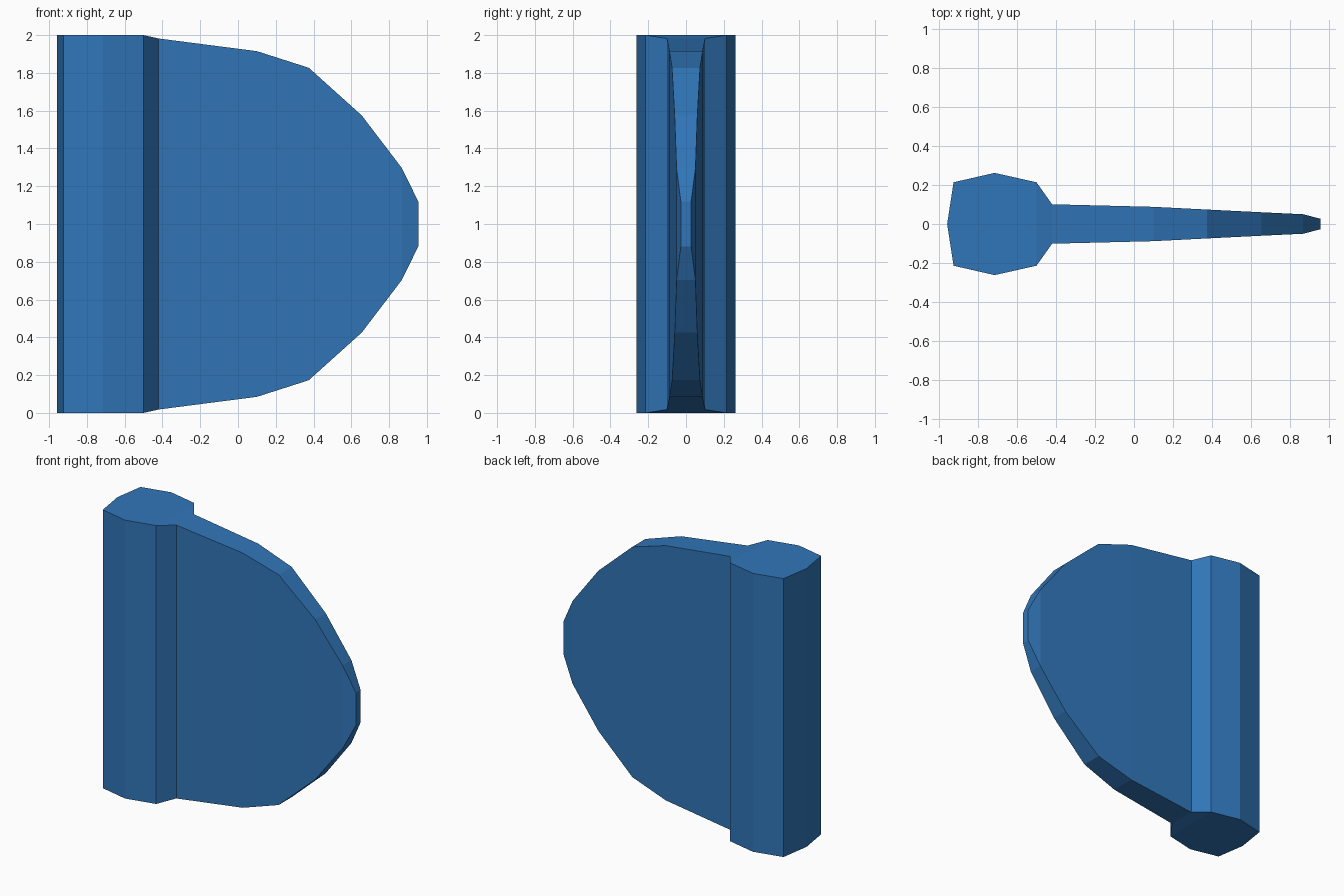
import bpy
import bmesh

if "Cube" in bpy.data.objects:
    bpy.data.objects.remove(bpy.data.objects["Cube"])

blue = bpy.data.materials.new("blue")
blue.diffuse_color = (0.03, 0.18, 0.48, 1)
blue.use_nodes = True
blue.node_tree.nodes["Principled BSDF"].inputs["Base Color"].default_value = blue.diffuse_color

# Stations along the length: x, half thickness, half height
FRONT_EDGE = (-0.958, 1.0)
STATIONS = [
    (-0.925, 0.214, 1.0), (-0.715, 0.262, 1.0), (-0.5, 0.214, 1.0),   # thick post
    (-0.42, 0.101, 0.982), (0.1, 0.088, 0.915), (0.375, 0.074, 0.827),  # fin
    (0.655, 0.06, 0.575), (0.867, 0.05, 0.297), (0.955, 0.027, 0.118),
]

bm = bmesh.new()


def ring(x, t, h):
    """Four corners of a rectangular section."""
    return [bm.verts.new((x, y, 1 + z)) for y, z in ((-t, -h), (t, -h), (t, h), (-t, h))]


rings = [ring(*s) for s in STATIONS]

# Skin between neighbouring sections, and the narrow tip
for a, b in zip(rings, rings[1:]):
    for i in range(4):
        j = (i + 1) % 4
        bm.faces.new((a[i], a[j], b[j], b[i]))
bm.faces.new(rings[-1])

# Pointed vertical edge closing the post
x, h = FRONT_EDGE
low = bm.verts.new((x, 0, 1 - h))
high = bm.verts.new((x, 0, 1 + h))
a = rings[0]
bm.faces.new((a[0], low, high, a[3]))
bm.faces.new((a[1], a[2], high, low))
bm.faces.new((a[0], a[1], low))
bm.faces.new((a[2], a[3], high))
bmesh.ops.recalc_face_normals(bm, faces=bm.faces)

mesh = bpy.data.meshes.new("post_and_fin")
bm.to_mesh(mesh)
bm.free()
mesh.materials.append(blue)
bpy.context.collection.objects.link(bpy.data.objects.new("post_and_fin", mesh))
